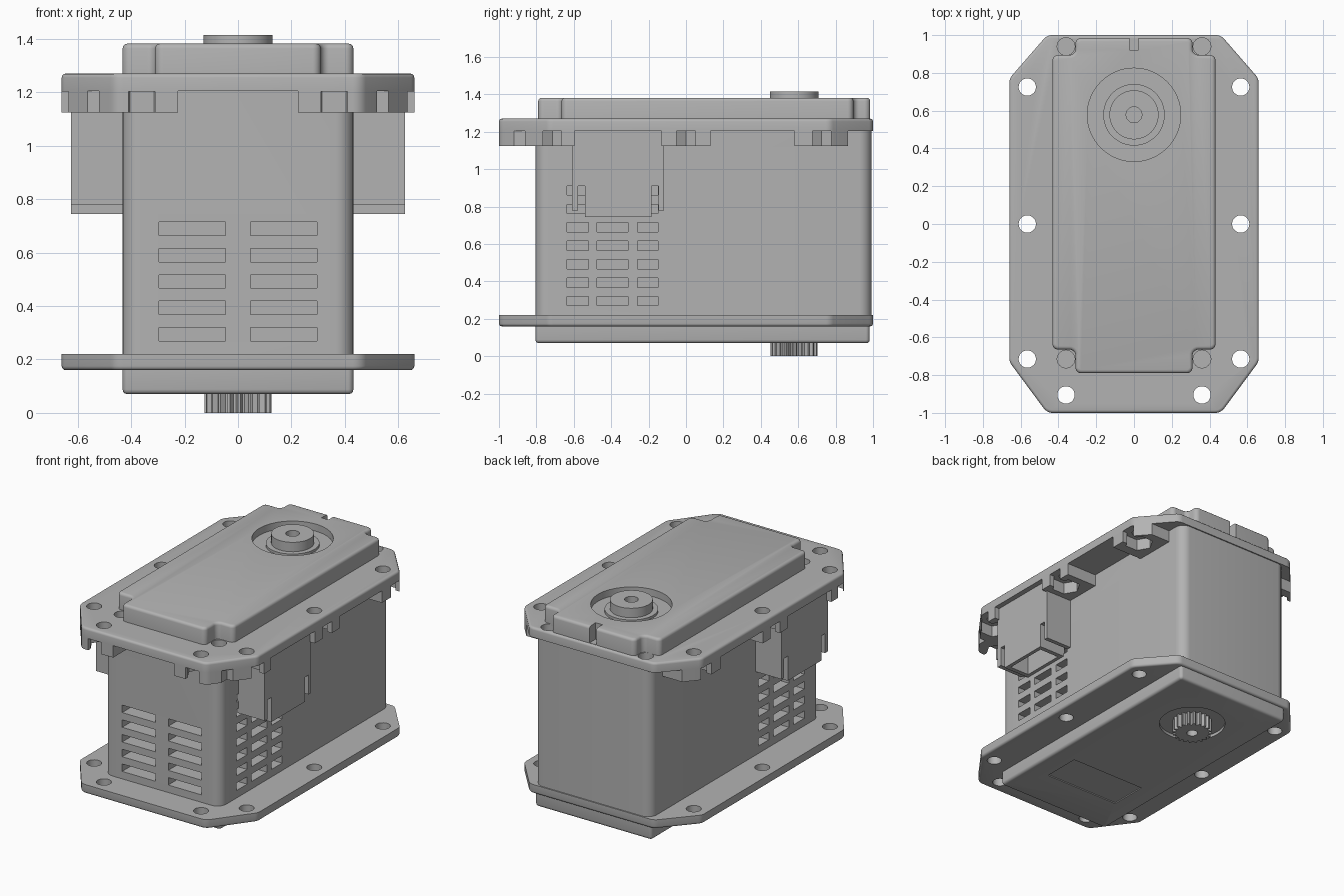
import bpy, bmesh, math
from mathutils import Vector

if "Cube" in bpy.data.objects:
    bpy.data.objects.remove(bpy.data.objects["Cube"])

grey = bpy.data.materials.new("plain grey")
grey.use_nodes = True
grey.diffuse_color = (0.45, 0.45, 0.45, 1)
grey.node_tree.nodes["Principled BSDF"].inputs["Base Color"].default_value = (0.45, 0.45, 0.45, 1)

AXIS_Y = 0.578  # position of the output shaft
HOLES = [(s * x, y) for s in (-1, 1) for x, y in ((0.565, 0.725), (0.565, 0), (0.565, -0.715), (0.36, -0.905))]


def rounded(points, r, n=5):
    """Round every corner of a closed outline."""
    pts, out = [Vector(p) for p in points], []
    for i, p in enumerate(pts):
        a = (pts[i - 1] - p).normalized()
        b = (pts[(i + 1) % len(pts)] - p).normalized()
        half = a.angle(b) / 2
        centre = p + (a + b).normalized() * r / math.sin(half)
        start, end = p + a * r / math.tan(half) - centre, p + b * r / math.tan(half) - centre
        for k in range(n + 1):
            d = start.lerp(end, k / n)
            out.append(centre + d.normalized() * r)
    return out


def rect(x0, x1, y0, y1):
    return [(x0, y0), (x1, y0), (x1, y1), (x0, y1)]


def circle(x, y, r, n=40):
    return [(x + r * math.cos(math.tau * k / n), y + r * math.sin(math.tau * k / n)) for k in range(n)]


def prism(name, outline, z0, z1, top=0, bottom=0):
    """Extrude an outline upwards, optionally rounding its rims."""
    bm = bmesh.new()
    base = bm.faces.new([bm.verts.new((p[0], p[1], z0)) for p in outline])
    up = bmesh.ops.extrude_face_region(bm, geom=[base], use_keep_orig=True)["geom"]
    bmesh.ops.translate(bm, verts=[v for v in up if isinstance(v, bmesh.types.BMVert)], vec=(0, 0, z1 - z0))
    bmesh.ops.recalc_face_normals(bm, faces=bm.faces)
    for z, width in ((z1, top), (z0, bottom)):
        if width:
            rim = [e for e in bm.edges if all(abs(v.co.z - z) < 1e-5 for v in e.verts)]
            bmesh.ops.bevel(bm, geom=rim, offset=width, segments=3, profile=0.5, affect='EDGES')
    mesh = bpy.data.meshes.new(name)
    bm.to_mesh(mesh)
    bm.free()
    mesh.materials.append(grey)
    ob = bpy.data.objects.new(name, mesh)
    bpy.context.collection.objects.link(ob)
    return ob


def box(name, x0, x1, y0, y1, z0, z1):
    return prism(name, rect(x0, x1, y0, y1), z0, z1)


def combine(ob, others, operation='DIFFERENCE'):
    """Boolean the part with helpers, then discard the helpers."""
    group = bpy.data.collections.new("helpers")
    for other in others:
        group.objects.link(other)
        other.hide_render = True
    mod = ob.modifiers.new("boolean", 'BOOLEAN')
    mod.operation, mod.solver = operation, 'EXACT'
    mod.operand_type, mod.collection = 'COLLECTION', group
    mod.use_self = True
    bpy.context.view_layer.update()
    result = bpy.data.meshes.new_from_object(ob.evaluated_get(bpy.context.evaluated_depsgraph_get()))
    ob.modifiers.clear()
    ob.data = result
    for other in others:
        bpy.data.objects.remove(other)
    bpy.data.collections.remove(group)
    return ob


def through_holes(z0, z1):
    return [prism("cutter", circle(x, y, 0.046, 24), z0, z1) for x, y in HOLES]


octagon = [(-0.46, -1), (0.46, -1), (0.66, -0.73), (0.66, 0.77), (0.46, 1), (-0.46, 1), (-0.66, 0.77), (-0.66, -0.73)]
flange_outline = rounded(octagon, 0.06)

# Main case with vent slots in the front and both sides
case = prism("main_case", rounded(rect(-0.432, 0.432, -0.805, 0.992), 0.065), 0.2, 1.22)
vents = []
for row in range(7):
    z0 = 0.27 + 0.0985 * row
    z1 = z0 + 0.05
    for s in (-1, 1):
        if row < 5:
            vents.append(box("cutter", *sorted((s * 0.047, s * 0.295)), -0.9, -0.715, z0, z1))
        for y0, y1 in ((-0.635, -0.52), (-0.475, -0.31), (-0.26, -0.15)):
            vents.append(box("cutter", *sorted((s * 0.34, s * 0.5)), y0, y1, z0, z1))
combine(case, vents)

# Mounting flanges
lower = combine(prism("lower_flange", flange_outline, 0.16, 0.22, 0, 0.015), through_holes(0.1, 0.3))
upper = prism("upper_flange", flange_outline, 1.205, 1.27, 0.015)
screws = [prism("cutter", circle(s * 0.36, y, 0.047, 24), 1.225, 1.3) for s in (-1, 1) for y in (-0.715, 0.94)]
combine(upper, through_holes(1.1, 1.3) + screws)

# Nut holders below the upper flange, each with a hexagonal pocket open to the outside
for s, side in ((-1, "right"), (1, "left")):
    for name, (hx, hy), area in (
            ("back", (0.565, 0.725), (0.425, 0.66, 0.58, 0.865)),
            ("middle", (0.565, 0), (0.425, 0.66, -0.13, 0.13)),
            ("side", (0.565, -0.715), (0.425, 0.66, -0.86, -0.595)),
            ("front", (0.36, -0.905), (0.225, 0.52, -1, -0.8))):
        x0, x1 = sorted((s * area[0], s * area[1]))
        holder = box(f"{side}_{name}_nut_holder", x0, x1, area[2], area[3], 1.125, 1.21)
        combine(holder, [prism("trim", flange_outline, 1, 1.4)], 'INTERSECT')
        hexagon = prism("cutter", circle(s * hx, hy, 0.09, 6), 1.1, 1.203)
        if name == "front":
            slot = box("cutter", s * hx - 0.05, s * hx + 0.05, -1.1, hy, 1.1, 1.203)
        else:
            slot = box("cutter", *sorted((s * hx, s * 0.8)), hy - 0.05, hy + 0.05, 1.1, 1.203)
        hole = prism("cutter", circle(s * hx, hy, 0.046, 24), 1.1, 1.3)
        combine(holder, [hexagon, slot, hole])

# Cable connector housings on both sides
for s, side in ((-1, "right"), (1, "left")):
    def part(name, y0, y1, z0, z1, inner=0.425, outer=0.625):
        return box(name, *sorted((s * inner, s * outer)), y0, y1, z0, z1)
    part(f"{side}_connector_block", -0.58, -0.145, 0.91, 1.21)
    part(f"{side}_connector_front_wall", -0.61, -0.578, 0.78, 1.21)
    part(f"{side}_connector_back_wall", -0.147, -0.118, 0.78, 1.21)
    socket = part(f"{side}_connector_socket", -0.54, -0.185, 0.745, 0.912)
    combine(socket, [part("cutter", -0.51, -0.215, 0.7, 0.9, 0.455, 0.6)])

# Top cover with notched corners, a rear slot and a round well
quarter = [(0.31, -0.79), (0.31, -0.665), (0.432, -0.665), (0.432, 0.895), (0.31, 0.895), (0.31, 0.985)]
cover_outline = quarter + [(-x, y) for x, y in reversed(quarter)]
cover = prism("top_cover", rounded(cover_outline, 0.03), 1.26, 1.382, 0.018)
combine(cover, [prism("cutter", circle(0, AXIS_Y, 0.247, 64), 1.335, 1.5),
                box("cutter", -0.025, 0.025, 0.92, 1.1, 1.272, 1.5)])

# Stepped pivot boss in the well
prism("pivot_collar", circle(0, AXIS_Y, 0.163, 48), 1.33, 1.352)
boss = prism("pivot_boss", circle(0, AXIS_Y, 0.13, 48), 1.33, 1.415)
combine(boss, [prism("cutter", circle(0, AXIS_Y, 0.042, 24), 1.36, 1.5)])

# Bottom cover with a shaft well and a label recess
base = prism("bottom_cover", rounded(rect(-0.432, 0.432, -0.805, 0.982), 0.02), 0.07, 0.17, 0, 0.018)
combine(base, [prism("cutter", circle(0, AXIS_Y, 0.21, 64), 0.02, 0.09),
               box("cutter", -0.28, 0.28, -0.52, -0.26, 0.02, 0.077)])

# Splined output shaft
teeth = 20
spline = []
for k in range(teeth * 4):
    r = 0.125 if k % 4 < 2 else 0.105
    a = math.tau * k / (teeth * 4)
    spline.append((r * math.cos(a), AXIS_Y + r * math.sin(a)))
shaft = prism("output_shaft", spline, 0, 0.1)
combine(shaft, [prism("cutter", circle(0, AXIS_Y, 0.035, 24), -0.1, 0.07)])

# Smooth the rounded areas and keep the edges sharp
for ob in bpy.context.view_layer.objects:
    ob.select_set(ob.type == 'MESH')
bpy.context.view_layer.objects.active = case
bpy.ops.object.shade_smooth_by_angle(angle=math.radians(35))
